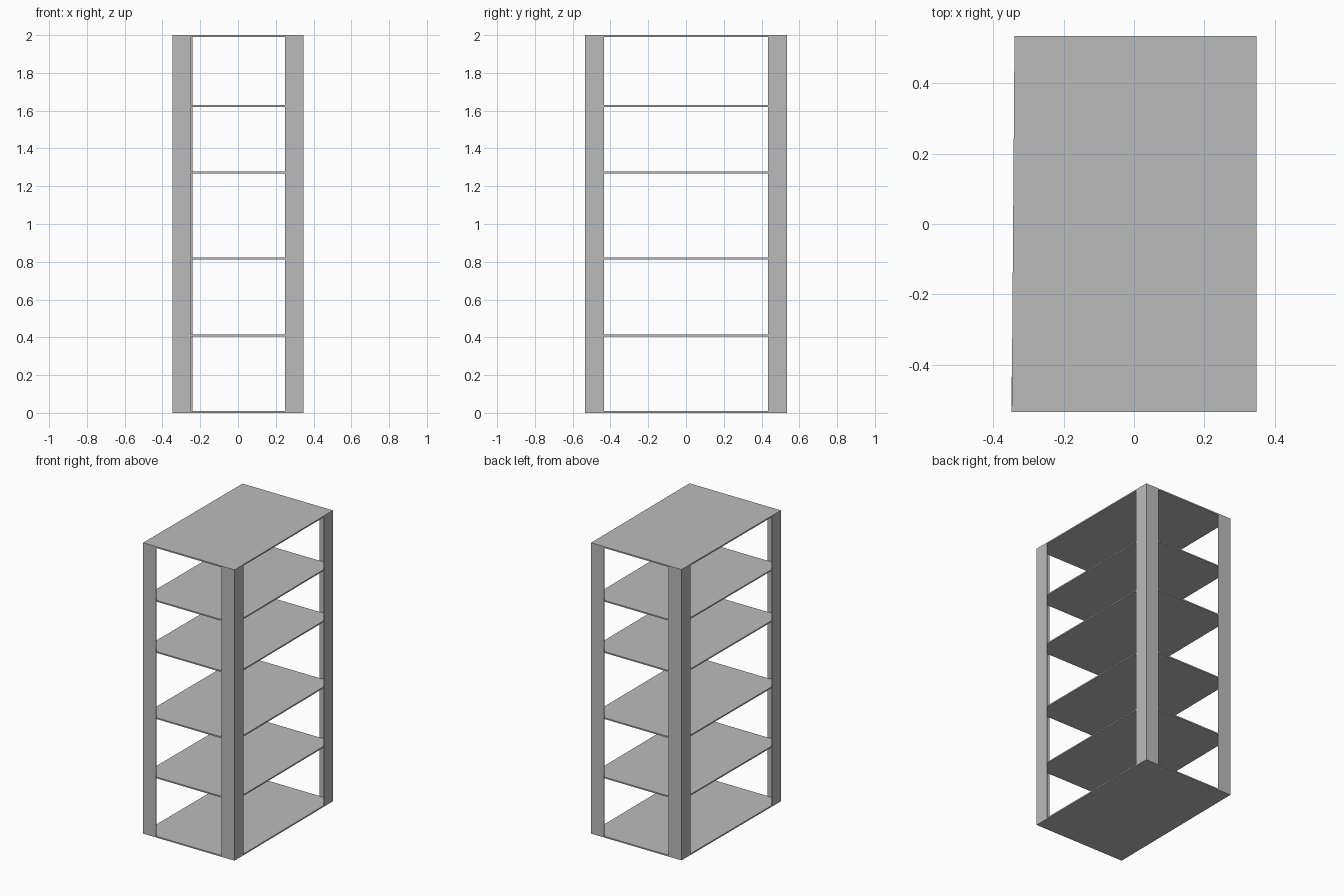
import bpy
import bmesh
from mathutils import Vector

cube = bpy.data.objects.get("Cube")
if cube:
    bpy.data.objects.remove(cube, do_unlink=True)

SHEET = 0.004      # metal of the corner angles
SHELF = 0.009      # shelf thickness
FLANGE = 0.1       # width of each angle leg
HEIGHT = 2.0

grey = bpy.data.materials.new("grey steel")
grey.use_nodes = True
grey.diffuse_color = (0.5, 0.5, 0.5, 1)
grey.node_tree.nodes["Principled BSDF"].inputs["Base Color"].default_value = (0.5, 0.5, 0.5, 1)

# Outer corners of the rack; the back right one sits slightly inward
corners = {
    "front_right": Vector((-0.348, -0.535)),
    "front_left": Vector((0.348, -0.535)),
    "back_left": Vector((0.348, 0.535)),
    "back_right": Vector((-0.340, 0.535)),
}


def extrude_outline(name, outline, z, height):
    """Upright prism from a flat outline."""
    bm = bmesh.new()
    face = bm.faces.new([bm.verts.new((x, y, z)) for x, y in outline])
    top = bmesh.ops.extrude_face_region(bm, geom=[face])["geom"]
    verts = [v for v in top if isinstance(v, bmesh.types.BMVert)]
    bmesh.ops.translate(bm, verts=verts, vec=(0, 0, height))
    bmesh.ops.recalc_face_normals(bm, faces=bm.faces)
    mesh = bpy.data.meshes.new(name)
    bm.to_mesh(mesh)
    bm.free()
    mesh.materials.append(grey)
    obj = bpy.data.objects.new(name, mesh)
    bpy.context.collection.objects.link(obj)


# L-shaped corner posts, held between the bottom and top shelves
angle = [(0, 0), (FLANGE, 0), (FLANGE, SHEET), (SHEET, SHEET), (SHEET, FLANGE), (0, FLANGE)]
for name, c in corners.items():
    sx, sy = (-1 if c.x > 0 else 1), (-1 if c.y > 0 else 1)
    outline = [(c.x + sx * u, c.y + sy * v) for u, v in angle]
    extrude_outline(name + "_post", outline, SHELF, HEIGHT - 2 * SHELF)

# Shelves: the end ones cover the posts, the others fit inside them
levels = [0, 0.405, 0.813, 1.268, 1.62, HEIGHT - SHELF]
for i, z in enumerate(levels):
    inset = 0 if i in (0, len(levels) - 1) else SHEET
    outline = [(c.x - inset * (1 if c.x > 0 else -1),
                c.y - inset * (1 if c.y > 0 else -1)) for c in corners.values()]
    extrude_outline(f"shelf_{i + 1}", outline, z, SHELF)
